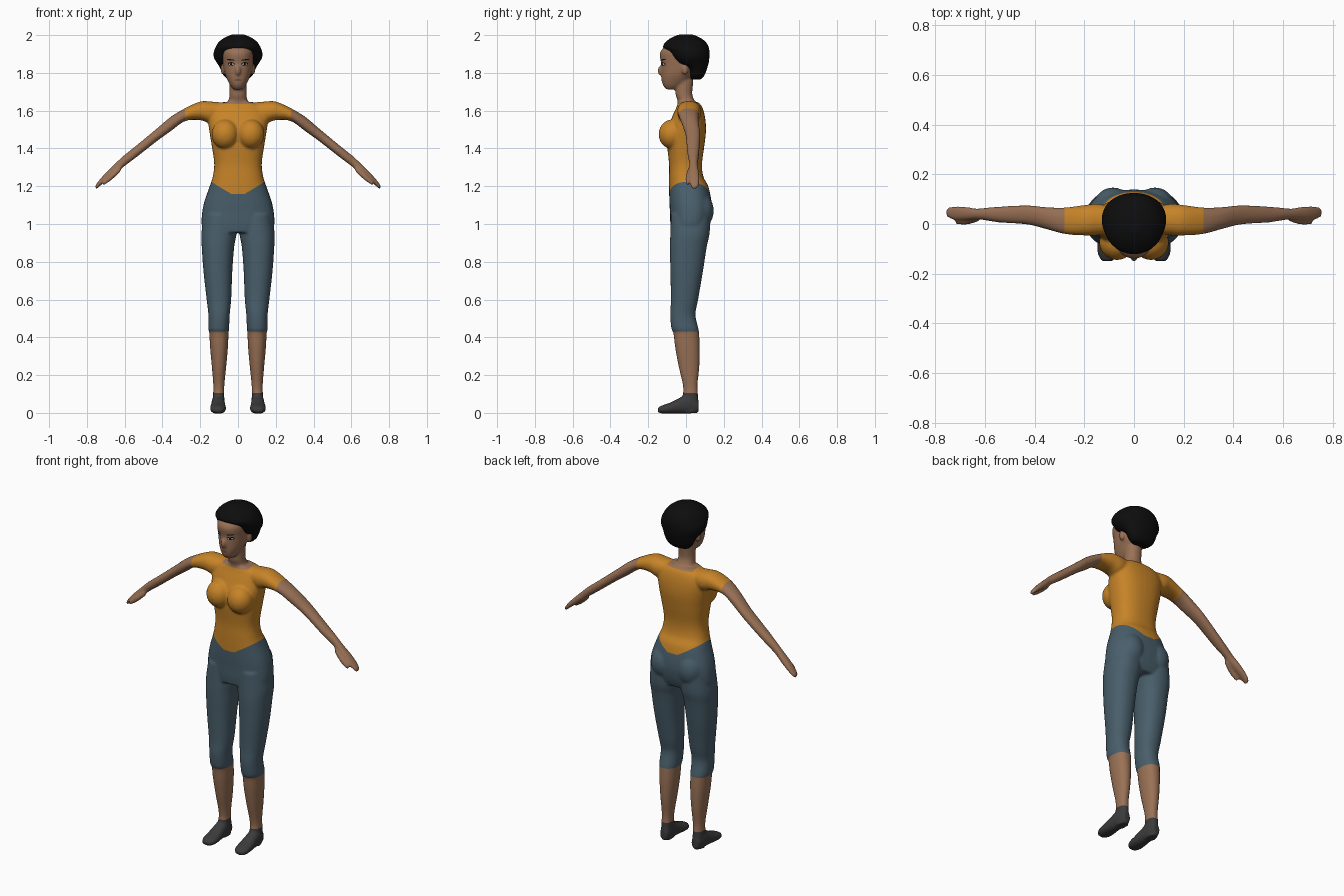
import bpy, bmesh, math
from mathutils import Vector
from mathutils.bvhtree import BVHTree

if "Cube" in bpy.data.objects:
    bpy.data.objects.remove(bpy.data.objects["Cube"])


def material(name, rgb):
    m = bpy.data.materials.new(name)
    m.diffuse_color = (*rgb, 1)
    m.use_nodes = True
    m.node_tree.nodes["Principled BSDF"].inputs["Base Color"].default_value = m.diffuse_color
    return m


SKIN = material("brown skin", (.32, .165, .092))
SHIRT = material("orange cloth", (.57, .23, .021))
TROUSERS = material("slate blue cloth", (.066, .112, .145))
SHOES = material("charcoal", (.044, .044, .046))
HAIR = material("black hair", (.004, .004, .004))
WHITE = material("eye white", (.55, .52, .48))
LIPS = material("dark lips", (.2, .085, .055))


def tube(bm, axis, sections, mirror=False, power=2.2, n=32, steps=4):
    """Closed loft; section = (position, a0, a1, b0, b1) across the two other axes."""
    pts = [sections[0]] + sections + [sections[-1]]
    fine = []
    for i in range(1, len(pts) - 2):
        for s in range(steps):
            t = s / steps
            fine.append([.5 * (2 * q + (r - p) * t + (2 * p - 5 * q + 4 * r - w) * t * t
                               + (3 * q - p - 3 * r + w) * t ** 3)
                         for p, q, r, w in zip(*pts[i - 1:i + 3])])
    fine.append(sections[-1])
    for side in ((1, -1) if mirror else (1,)):
        rings = []
        for k, a0, a1, b0, b1 in fine:
            ring = []
            for j in range(n):
                c, s = math.cos(math.tau * j / n), math.sin(math.tau * j / n)
                a = (a0 + a1) / 2 + (a1 - a0) / 2 * math.copysign(abs(c) ** (2 / power), c)
                b = (b0 + b1) / 2 + (b1 - b0) / 2 * math.copysign(abs(s) ** (2 / power), s)
                x, y, z = {"x": (k, a, b), "y": (a, k, b), "z": (a, b, k)}[axis]
                ring.append(bm.verts.new((x * side, y, z)))
            rings.append(ring)
        for r0, r1 in zip(rings, rings[1:]):
            for j in range(n):
                bm.faces.new((r0[j], r0[(j + 1) % n], r1[(j + 1) % n], r1[j]))
        bm.faces.new(rings[0][::-1])
        bm.faces.new(rings[-1])


def ball(bm, center, radii, mirror=False):
    for side in ((1, -1) if mirror else (1,)):
        new = bmesh.ops.create_uvsphere(bm, u_segments=24, v_segments=16, radius=1)["verts"]
        for v in new:
            v.co = Vector(((center[0] + v.co.x * radii[0]) * side,
                           center[1] + v.co.y * radii[1], center[2] + v.co.z * radii[2]))


def make(name, bm, mat):
    me = bpy.data.meshes.new(name)
    bm.to_mesh(me)
    bm.free()
    me.materials.append(mat)
    me.shade_smooth()
    ob = bpy.data.objects.new(name, me)
    bpy.context.collection.objects.link(ob)
    return ob


def fuse(bm, voxel, smooth):
    """Merge overlapping lofts into one smooth skin."""
    bmesh.ops.recalc_face_normals(bm, faces=bm.faces)
    ob = make("blend", bm, SKIN)
    r = ob.modifiers.new("remesh", "REMESH")
    r.mode, r.voxel_size = "VOXEL", voxel
    s = ob.modifiers.new("smooth", "SMOOTH")
    s.factor, s.iterations = .5, smooth
    ev = ob.evaluated_get(bpy.context.evaluated_depsgraph_get())
    out = bmesh.new()
    out.from_mesh(ev.to_mesh())
    ev.to_mesh_clear()
    bpy.data.objects.remove(ob)
    return out


def sym(rows):
    """Rows (z, half width, front, back) to full sections."""
    return [(z, -w, w, f, b) for z, w, f, b in rows]


body = bmesh.new()
# torso and hips
tube(body, "z", sym([(.955, .18, -.078, .11), (1.0, .193, -.083, .128), (1.06, .19, -.085, .138),
                     (1.12, .178, -.088, .135), (1.2, .15, -.09, .118), (1.25, .134, -.09, .092),
                     (1.32, .126, -.09, .085), (1.42, .14, -.1, .098), (1.5, .153, -.098, .106),
                     (1.57, .16, -.072, .1), (1.62, .14, -.05, .085), (1.645, .085, -.042, .065)]),
     power=2.4)
# bust and seat
ball(body, (.068, -.073, 1.475), (.072, .072, .078), True)
ball(body, (.085, .065, 1.07), (.08, .082, .1), True)
# legs
tube(body, "z", [(1.05, .01, .18, -.08, .13), (.95, .008, .194, -.083, .125),
                 (.88, .02, .192, -.085, .11), (.75, .03, .183, -.083, .09),
                 (.6, .036, .166, -.08, .064), (.52, .044, .157, -.084, .05),
                 (.445, .047, .157, -.077, .066), (.425, .05, .152, -.067, .069),
                 (.35, .053, .148, -.058, .073), (.25, .062, .139, -.04, .071),
                 (.15, .072, .131, -.017, .061), (.1, .073, .132, -.016, .063),
                 (.04, .071, .135, -.03, .066), (0, .075, .13, -.02, .06)], True)
# feet
tube(body, "y", [(.066, .08, .125, .005, .065), (.02, .071, .138, -.004, .1),
                 (-.03, .068, .142, -.004, .082), (-.08, .064, .147, -.004, .056),
                 (-.12, .066, .146, -.004, .042), (-.15, .085, .13, .002, .028)], True)
# arms and hands
tube(body, "x", [(.05, -.03, .06, 1.57, 1.64), (.14, -.045, .08, 1.535, 1.648),
                 (.2, -.046, .076, 1.55, 1.648), (.28, -.04, .066, 1.545, 1.613),
                 (.355, -.02, .068, 1.492, 1.568), (.43, -.002, .075, 1.438, 1.505),
                 (.54, .006, .07, 1.352, 1.414), (.605, .016, .064, 1.303, 1.362),
                 (.635, .018, .062, 1.277, 1.335), (.67, .016, .068, 1.248, 1.3),
                 (.71, .016, .072, 1.218, 1.26), (.74, .022, .069, 1.193, 1.225),
                 (.755, .032, .06, 1.182, 1.204)], True)
# thumbs
tube(body, "x", [(.62, .012, .034, 1.278, 1.31), (.67, -.002, .022, 1.232, 1.268),
                 (.715, -.001, .017, 1.203, 1.228)], True)
# neck and head
tube(body, "z", sym([(1.58, .05, -.03, .06), (1.625, .062, -.043, .06), (1.655, .05, -.045, .045),
                     (1.69, .045, -.056, .033), (1.76, .045, -.055, .04)]))
tube(body, "z", sym([(1.713, .024, -.105, -.05), (1.735, .042, -.122, -.01), (1.77, .06, -.13, .03),
                     (1.8, .071, -.131, .06), (1.85, .08, -.132, .09), (1.9, .085, -.139, .1),
                     (1.93, .083, -.122, .1), (1.96, .065, -.085, .075)]))
# nose and ears
ball(body, (0, -.129, 1.812), (.015, .022, .028))
ball(body, (.08, -.005, 1.82), (.012, .018, .03), True)
body = fuse(body, .0072, 4)

# clean borders between cloth and skin
for co, no in [((0, 0, .43), (0, 0, 1)), ((0, 0, .105), (0, 0, 1)), ((0, 0, 1.636), (0, 0, 1)),
               ((.28, 0, 0), (1, 0, .2 * 0)), ((-.28, 0, 0), (1, 0, 0)), ((0, 0, 1.158), (0, 0, 1)),
               ((0, 0, 1.138), (-.6, 0, 1)), ((0, 0, 1.138), (.6, 0, 1))]:
    bmesh.ops.bisect_plane(body, geom=body.verts[:] + body.edges[:] + body.faces[:],
                           dist=1e-5, plane_co=co, plane_no=no)


def region(c):
    x = abs(c.x)
    if c.z < .105:
        return "shoes"
    if x > .28 or c.z < .43 or (c.z > 1.636 and x < .085) or c.z > 1.68:
        return "skin"
    return "shirt" if c.z > max(1.158, 1.138 + .6 * x) else "trousers"


tree = BVHTree.FromBMesh(body)
for name, mat in (("skin", SKIN), ("shirt", SHIRT), ("trousers", TROUSERS), ("shoes", SHOES)):
    part = body.copy()
    bmesh.ops.delete(part, geom=[f for f in part.faces if region(f.calc_center_median()) != name],
                     context="FACES")
    make(name, part, mat)
body.free()

# hair cap
hair = bmesh.new()
tube(hair, "z", sym([(1.765, .055, .025, .08), (1.79, .08, .012, .1), (1.825, .095, .0, .112),
                     (1.85, .11, -.055, .12), (1.88, .128, -.08, .124), (1.91, .129, -.098, .125),
                     (1.935, .12, -.122, .121), (1.96, .105, -.112, .108), (1.985, .075, -.08, .078),
                     (2.004, .03, -.035, .035)]), power=2.1)
make("hair", fuse(hair, .008, 4), HAIR)


def face_plate(name, cx, cz, rx, rz, mat, lift, tilt=0):
    """Thin oval laid onto the front of the face."""
    bm = bmesh.new()

    def drop(u, v):
        x, z = cx + u * rx, cz + v * rz + tilt * u * rx
        hit = tree.ray_cast(Vector((x, -1, z)), Vector((0, 1, 0)))[0]
        return bm.verts.new((x, hit.y - lift, z))
    n = 16
    mid = drop(0, 0)
    rings = [[drop(r * math.cos(math.tau * j / n), r * math.sin(math.tau * j / n))
              for j in range(n)] for r in (.5, 1)]
    for j in range(n):
        k = (j + 1) % n
        bm.faces.new((mid, rings[0][j], rings[0][k]))
        bm.faces.new((rings[0][j], rings[1][j], rings[1][k], rings[0][k]))
    make(name, bm, mat)


# eyes, brows and mouth
for label, s in (("left", 1), ("right", -1)):
    face_plate(label + "_eye_rim", s * .036, 1.847, .018, .01, HAIR, .0015)
    face_plate(label + "_eye_white", s * .036, 1.846, .014, .006, WHITE, .0025)
    face_plate(label + "_iris", s * .036, 1.846, .006, .006, HAIR, .0035)
    face_plate(label + "_brow", s * .038, 1.869, .021, .0035, HAIR, .002, s * .1)
face_plate("mouth", 0, 1.762, .02, .006, LIPS, .0015)
